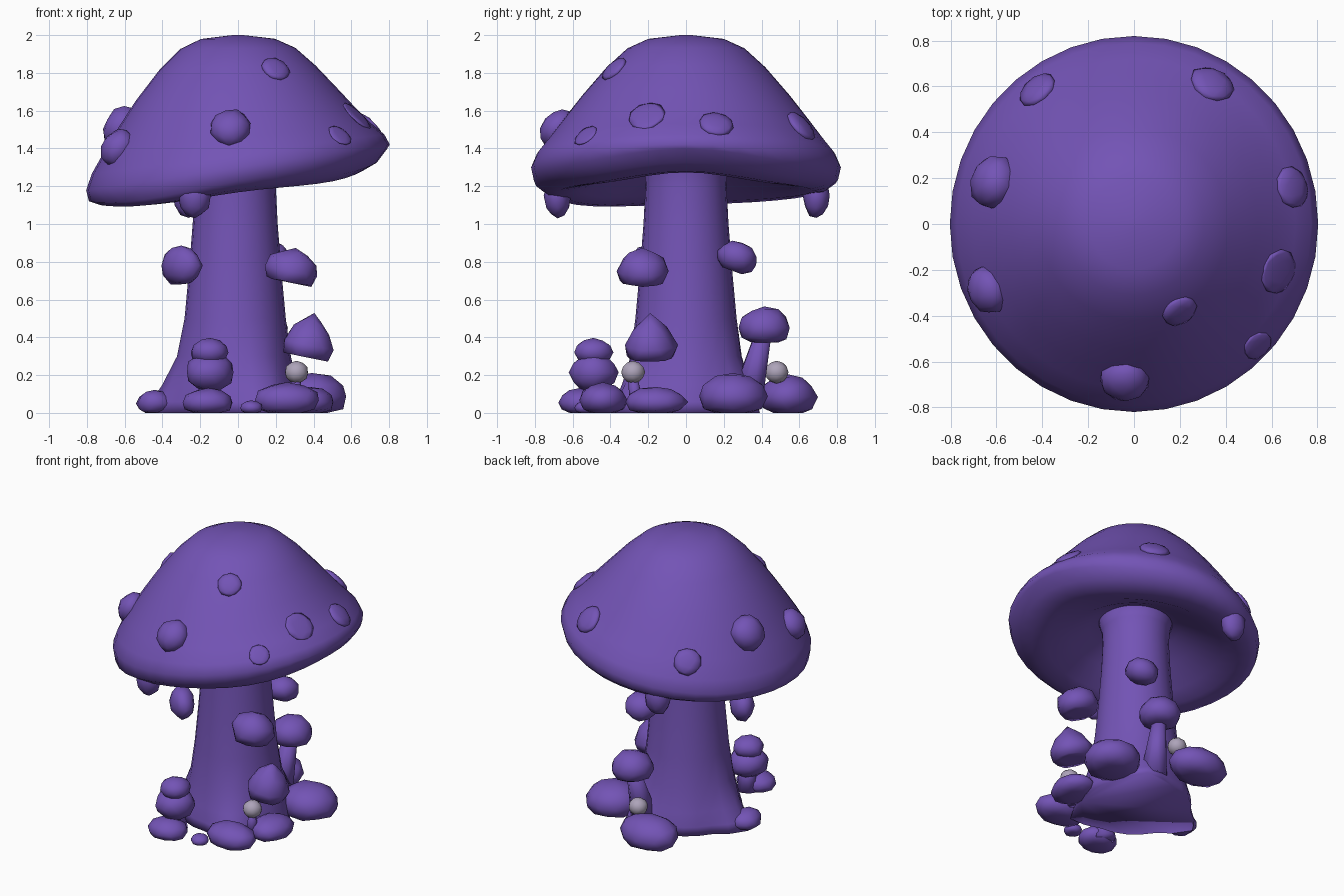
import bpy, bmesh, math, random
from mathutils import Vector, Matrix

random.seed(4)
if "Cube" in bpy.data.objects:
    bpy.data.objects.remove(bpy.data.objects["Cube"])


def material(name, rgb):
    m = bpy.data.materials.new(name)
    m.use_nodes = True
    m.diffuse_color = (*rgb, 1)
    m.node_tree.nodes["Principled BSDF"].inputs["Base Color"].default_value = (*rgb, 1)
    return m


PURPLE = material("purple", (0.172, 0.088, 0.465))
PEARL = material("pale grey", (0.42, 0.37, 0.49))


def finish(name, bm, mat=PURPLE):
    bmesh.ops.recalc_face_normals(bm, faces=bm.faces)
    for f in bm.faces:
        f.smooth = True
    me = bpy.data.meshes.new(name)
    bm.to_mesh(me)
    bm.free()
    me.materials.append(mat)
    ob = bpy.data.objects.new(name, me)
    bpy.context.collection.objects.link(ob)
    return ob


def lathe(name, profile, sides, shape):
    """Rings from a profile; shape(r, angle, z) places each vertex."""
    bm = bmesh.new()
    rings = [[bm.verts.new(shape(r, math.tau * i / sides, z)) for i in range(sides)]
             for r, z in profile]
    for a, b in zip(rings, rings[1:]):
        for i in range(sides):
            j = (i + 1) % sides
            bm.faces.new((a[i], a[j], b[j], b[i]))
    bm.faces.new(rings[0])
    bm.faces.new(rings[-1])
    return finish(name, bm)


def blob(name, loc, size, rot=None, floor=-0.6, rough=0.06, point=0, mat=PURPLE):
    """Lumpy rounded form with a flattened underside; size is the half extents."""
    bm = bmesh.new()
    bmesh.ops.create_icosphere(bm, subdivisions=2, radius=1)
    for v in bm.verts:
        v.co *= 1 + random.uniform(-rough, rough)
        v.co.z = max(v.co.z, floor)
        if point and v.co.z > 0:
            k = 1 - point * v.co.z
            v.co.x *= k
            v.co.y *= k
        v.co = Vector(c * s for c, s in zip(v.co, size))
    if rot:
        bm.transform(rot)
    bm.transform(Matrix.Translation(loc))
    return finish(name, bm, mat)


def stalk(name, start, end, r1, r2):
    a, b = Vector(start), Vector(end)
    bm = bmesh.new()
    q = (b - a).to_track_quat("Z", "Y").to_matrix().to_4x4()
    bmesh.ops.create_cone(bm, cap_ends=True, segments=8, radius1=r1, radius2=r2,
                          depth=(b - a).length,
                          matrix=Matrix.Translation((a + b) / 2) @ q)
    return finish(name, bm)


# Main cap: a leaning dome with a rolled rim and a hollow underside
DOME = [(0.03, 2.0), (0.2, 1.98), (0.31, 1.93), (0.42, 1.83), (0.55, 1.68),
        (0.64, 1.565), (0.72, 1.46), (0.79, 1.37), (0.82, 1.3)]
UNDER = [(0.805, 1.235), (0.75, 1.19), (0.67, 1.175), (0.57, 1.195),
         (0.42, 1.27), (0.3, 1.33), (0.2, 1.38)]


def lean(x, r):
    return 0.14 * x * (r / 0.8) ** 3


def cap_shape(r, a, z):
    x, y = 0.98 * r * math.cos(a), r * math.sin(a)
    z += lean(x, r)
    # The rim lifts on one side and sags on the other
    if 0.5 < r < 0.81 and z - lean(x, r) < 1.25:
        z += 0.05 * max(0, math.cos(a)) ** 6
        z -= 0.035 * max(0, math.cos(a - math.radians(230))) ** 6
    return (x, y, z)


lathe("cap", DOME + UNDER, 36, cap_shape)


def cap_height(x, y):
    r = math.hypot(x / 0.98, y)
    for (r1, z1), (r2, z2) in zip(DOME, DOME[1:]):
        if r <= r2:
            break
    return z1 + (z2 - z1) * (r - r1) / (r2 - r1) + lean(x, r)


# Warts seated along the slope of the cap: x, y, radius, thickness
WARTS = [(-0.42, 0.585, 0.09, 0.03), (0.34, 0.61, 0.1, 0.03), (-0.61, 0.18, 0.12, 0.1),
         (0.69, 0.16, 0.09, 0.025), (0.63, -0.21, 0.1, 0.01), (0.54, -0.53, 0.07, 0.01),
         (0.2, -0.38, 0.08, 0.022), (-0.04, -0.68, 0.11, 0.08), (-0.64, -0.29, 0.105, 0.08)]
for n, (x, y, r, t) in enumerate(WARTS):
    e = 0.04
    normal = Vector((cap_height(x - e, y) - cap_height(x + e, y),
                     cap_height(x, y - e) - cap_height(x, y + e), 2 * e))
    rot = normal.to_track_quat("Z", "Y").to_matrix().to_4x4()
    blob(f"cap_wart_{n + 1}", (x, y, cap_height(x, y)), (r, r, t), rot,
         floor=-1, rough=0.05)

# Drips hanging from the rim
for n, (x, y) in enumerate([(-0.23, -0.68), (-0.26, 0.69)]):
    blob(f"rim_drip_{n + 1}", (x, y, 1.15), (0.085, 0.07, 0.12), floor=-1)

# Trunk with three root ridges spreading at the ground, flared under the cap
TRUNK = [(0.36, 0.0), (0.355, 0.06), (0.33, 0.15), (0.295, 0.3), (0.268, 0.5),
         (0.245, 0.75), (0.225, 1.0), (0.215, 1.2), (0.22, 1.3), (0.25, 1.4)]


def trunk_shape(r, a, z):
    ridge = max(0, math.cos(3 * (a - math.pi))) ** 2
    grow = 0.09 * ridge * max(0, 1 - z / 0.4) ** 1.6
    if math.cos(a) < 0:
        grow *= 1.3
    r += grow
    return (r * math.cos(a) - 0.015, r * math.sin(a), z)


lathe("trunk", TRUNK, 24, trunk_shape)
blob("root_end", (-0.44, -0.05, 0.05), (0.1, 0.11, 0.07), floor=-0.7)

# Shelf fungi on the trunk
blob("shelf_right", (0.28, -0.23, 0.75), (0.14, 0.135, 0.12),
     Matrix.Rotation(0.2, 4, "Y"), floor=-0.5)
blob("shelf_left", (-0.3, -0.2, 0.78), (0.08, 0.13, 0.11),
     Matrix.Rotation(math.pi / 4, 4, "Z"), floor=-0.9)
blob("shelf_back", (0.16, 0.27, 0.82), (0.11, 0.11, 0.09),
     Matrix.Rotation(-0.35, 4, "X"), floor=-0.8)

# Pointed small mushroom cap
blob("pointed_cap", (0.37, -0.19, 0.36), (0.14, 0.14, 0.165),
     Matrix.Rotation(0.2, 4, "Y"), floor=-0.4, point=0.45)

# Tall small mushroom behind the trunk
blob("tall_cap", (0.13, 0.415, 0.45), (0.14, 0.14, 0.11), floor=-0.7)
stalk("tall_stalk", (0.1, 0.32, 0.06), (0.13, 0.41, 0.42), 0.09, 0.045)

# Double bulb at the front
blob("bulb_lower", (-0.15, -0.49, 0.215), (0.13, 0.13, 0.105), floor=-0.9)
blob("bulb_upper", (-0.15, -0.49, 0.32), (0.1, 0.1, 0.075), floor=-0.9)
stalk("bulb_stalk", (-0.15, -0.47, 0.02), (-0.15, -0.49, 0.2), 0.07, 0.05)

# Low caps around the base: x, y, half width, half depth, height
GROUND = [(-0.16, -0.56, 0.135, 0.115, 0.13), (0.26, -0.44, 0.175, 0.13, 0.16),
          (0.07, -0.53, 0.06, 0.06, 0.065), (0.38, -0.16, 0.13, 0.165, 0.14),
          (0.39, 0.25, 0.19, 0.185, 0.215), (-0.09, 0.54, 0.21, 0.155, 0.205)]
for n, (x, y, w, d, h) in enumerate(GROUND):
    half = h / 1.7
    blob(f"ground_cap_{n + 1}", (x, y, 0.7 * half), (w, d, half), floor=-0.7, rough=0.04)

# Pale beads, the front one on a short stalk
for n, (x, y) in enumerate([(0.31, -0.28), (0.04, 0.48)]):
    blob(f"bead_{n + 1}", (x, y, 0.215), (0.063, 0.063, 0.06), floor=-1,
         rough=0.02, mat=PEARL)
stalk("bead_stalk", (0.29, -0.26, 0.02), (0.31, -0.28, 0.18), 0.04, 0.025)
